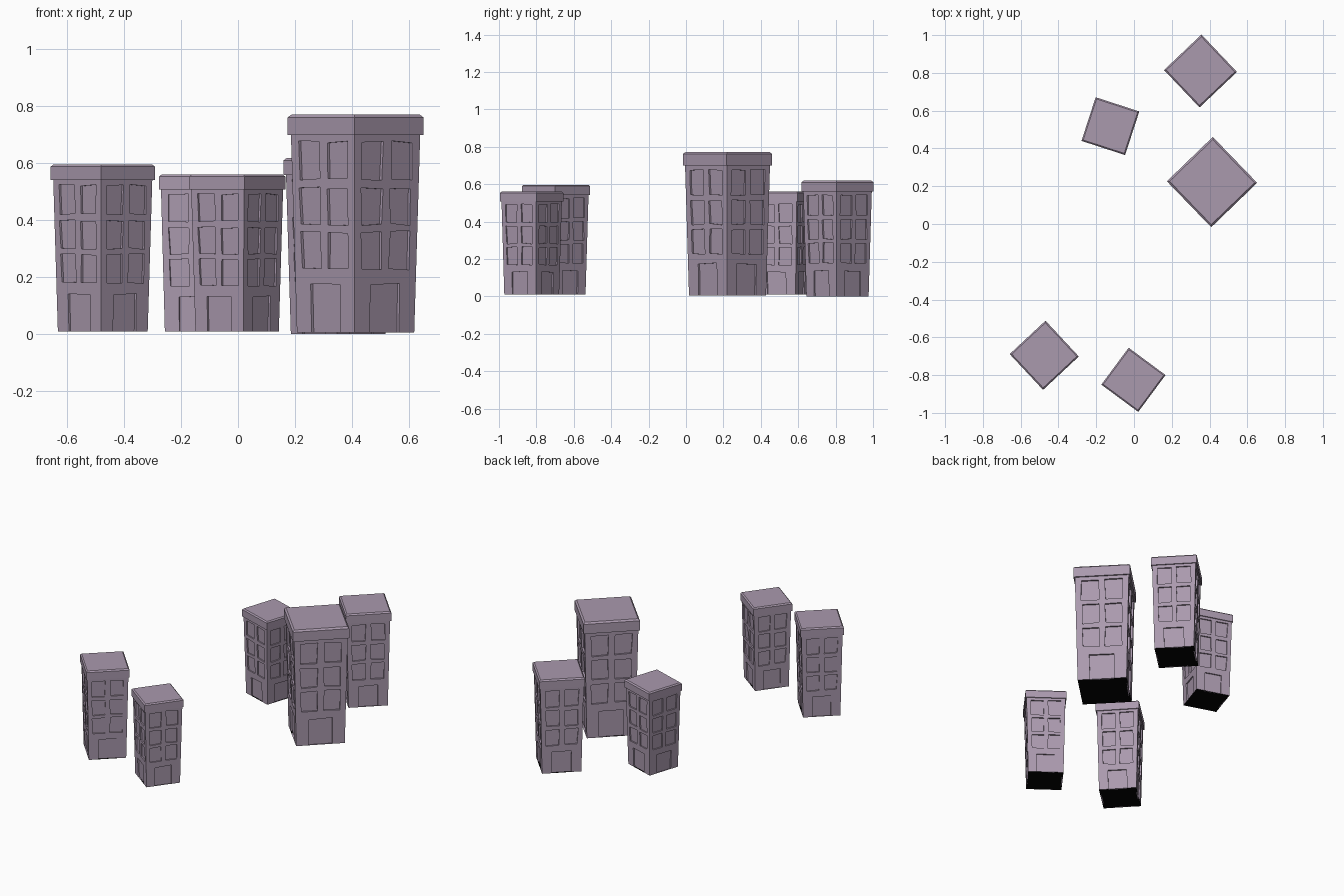
import bpy, bmesh, math, random
from mathutils import Matrix, Vector

if "Cube" in bpy.data.objects:
    bpy.data.objects.remove(bpy.data.objects["Cube"])

random.seed(4)


def material(name, rgb):
    m = bpy.data.materials.new(name)
    m.diffuse_color = (*rgb, 1)
    m.use_nodes = True
    m.node_tree.nodes["Principled BSDF"].inputs["Base Color"].default_value = m.diffuse_color
    return m


stone = material("mauve stone", (0.40, 0.32, 0.42))
black = material("black base", (0.001, 0.001, 0.001))

# Proportions of one tower, in units of its roof width
HEIGHT, EAVES, DOOR_TOP = 2.265, 2.05, 0.50
BOTTOM, TOP = 0.862, 0.95      # wall width at the foot and under the roof
DEPTH = 0.032                  # recess of windows and doors


def wall_point(u, z, depth, turn):
    """u runs -0.5..0.5 across a wall; the tower widens upwards."""
    w = BOTTOM + (TOP - BOTTOM) * z / EAVES
    return Matrix.Rotation(turn, 3, 'Z') @ Vector((u * w, -w / 2 + depth, z))


def wall_grid(bm, us, zs, openings, turn):
    """Wall of quads with slightly crooked recessed openings."""
    pts = {}
    for i, u in enumerate(us):
        for j, z in enumerate(zs):
            inside = 0 < i < len(us) - 1 and 0 < j < len(zs) - 1
            j1, j2 = (random.uniform(-.013, .013) for _ in range(2))
            pts[i, j] = (u + j1 * inside, z + j2 * inside)
    for i in range(len(us) - 1):
        for j in range(len(zs) - 1):
            ring = [pts[i, j], pts[i + 1, j], pts[i + 1, j + 1], pts[i, j + 1]]
            outer = [bm.verts.new(wall_point(*p, 0, turn)) for p in ring]
            if (i, j) not in openings:
                bm.faces.new(outer)
                continue
            inner = [bm.verts.new(wall_point(*p, DEPTH, turn)) for p in ring]
            bm.faces.new(inner)
            for k in range(4):
                n = (k + 1) % 4
                bm.faces.new((outer[k], outer[n], inner[n], inner[k]))


def make_walls():
    bm = bmesh.new()
    for side in range(4):
        turn = side * math.pi / 2
        # door storey
        wall_grid(bm, [-.5, -.245, .245, .5], [0, DOOR_TOP, 0.58], {(1, 0)}, turn)
        # three rows of two windows
        wall_grid(bm, [-.5, -.385, -.065, .065, .385, .5],
                  [0.58, 0.66, 1.04, 1.125, 1.50, 1.59, 1.98, EAVES],
                  {(i, j) for i in (1, 3) for j in (1, 3, 5)}, turn)
    # black underside
    h = BOTTOM / 2
    base = bm.faces.new([bm.verts.new(p) for p in
                         ((-h, -h, 0), (-h, h, 0), (h, h, 0), (h, -h, 0))])
    base.material_index = 1
    bmesh.ops.remove_doubles(bm, verts=bm.verts, dist=1e-4)
    me = bpy.data.meshes.new("walls")
    bm.to_mesh(me)
    me.materials.append(stone)
    me.materials.append(black)
    return me


def make_cap():
    bm = bmesh.new()
    bmesh.ops.create_cube(bm, size=1)
    for v in bm.verts:
        v.co.z = HEIGHT if v.co.z > 0 else EAVES
    top = [e for e in bm.edges if all(v.co.z > EAVES + .1 for v in e.verts)]
    bmesh.ops.bevel(bm, geom=top, offset=0.03, segments=1, affect='EDGES')
    me = bpy.data.meshes.new("roof_cap")
    bm.to_mesh(me)
    me.materials.append(stone)
    return me


parts = {"walls": make_walls(), "roof_cap": make_cap()}

# x, y, base z, roof width, turn in degrees
towers = [
    (0.413, 0.222, 0.006, 0.338, 44),
    (0.352, 0.810, 0.000, 0.273, 43.5),
    (-0.125, 0.518, 0.010, 0.243, -18),
    (-0.475, -0.695, 0.010, 0.259, 43),
    (-0.003, -0.825, 0.010, 0.243, 53.5),
]
for n, (x, y, z, s, deg) in enumerate(towers, 1):
    for part, mesh in parts.items():
        ob = bpy.data.objects.new(f"tower_{n}_{part}", mesh)
        ob.location = (x, y, z)
        ob.scale = (s, s, s)
        ob.rotation_euler.z = math.radians(deg)
        bpy.context.collection.objects.link(ob)
